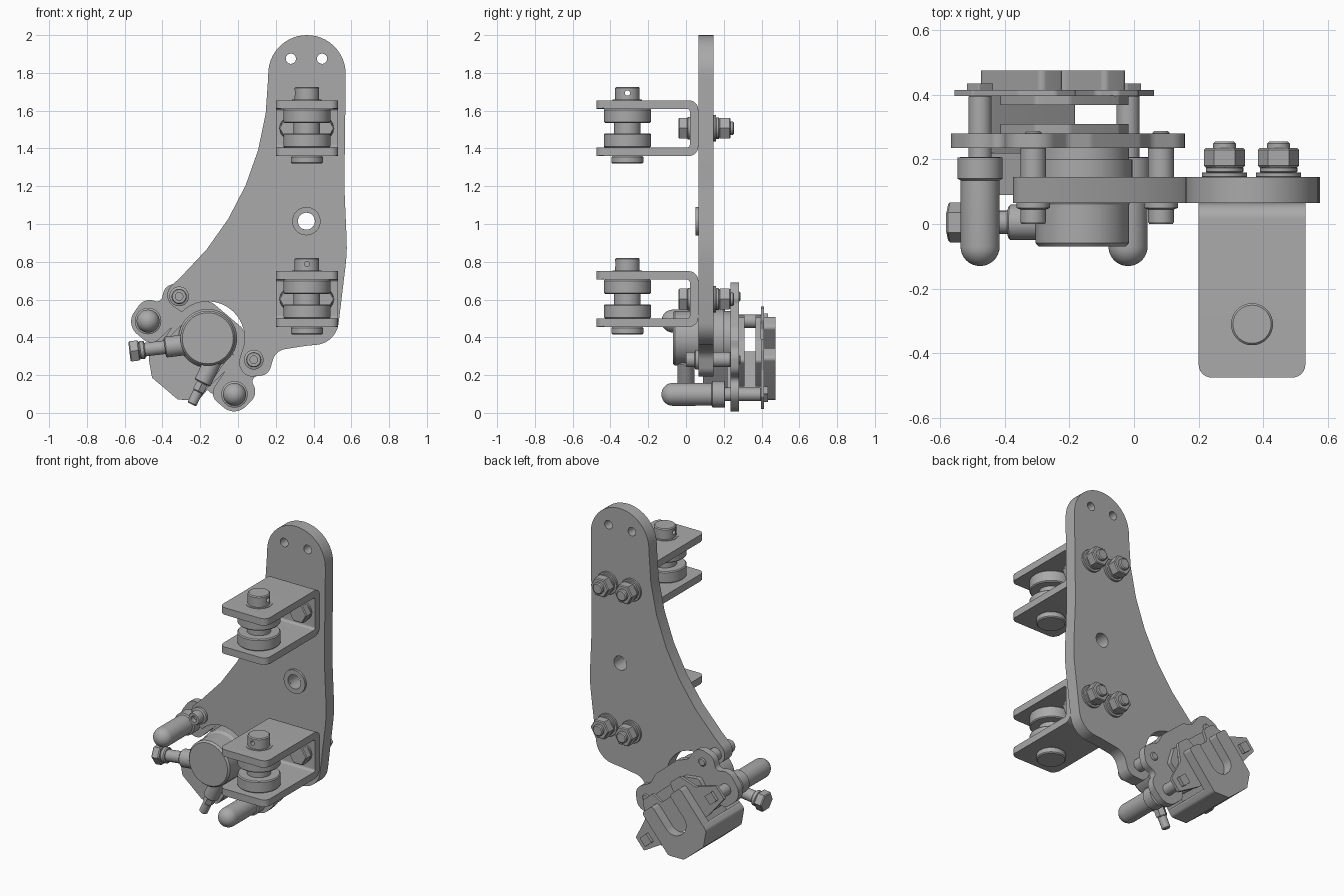
import bpy, bmesh, math
from mathutils import Vector, Matrix

if "Cube" in bpy.data.objects:
    bpy.data.objects.remove(bpy.data.objects["Cube"])

steel = bpy.data.materials.new("brushed_grey")
steel.use_nodes = True
GREY = (0.4, 0.4, 0.4, 1)
steel.diffuse_color = GREY
steel.node_tree.nodes["Principled BSDF"].inputs["Base Color"].default_value = GREY

X, Y, Z = Vector((1, 0, 0)), Vector((0, 1, 0)), Vector((0, 0, 1))
ZERO = Vector((0, 0, 0))
# Tilted frame of the caliper: U runs along it, V points to the main plate
TILT = math.radians(-40.3)
U = Vector((math.cos(TILT), 0, math.sin(TILT)))
V = Vector((-math.sin(TILT), 0, math.cos(TILT)))
HUB = Vector((-0.16, 0, 0.395))
parts = []


def at(u, v, y=0):
    return HUB + U * u + V * v + Y * y


def activate(obj):
    bpy.ops.object.select_all(action='DESELECT')
    obj.select_set(True)
    bpy.context.view_layer.objects.active = obj


def finish(name, mesh):
    obj = bpy.data.objects.new(name, mesh)
    bpy.context.collection.objects.link(obj)
    mesh.materials.clear()
    mesh.materials.append(steel)
    parts.append(obj)
    return obj


def fillet(corners):
    """Round every (a, b, radius) corner of a closed outline."""
    out, n = [], len(corners)
    for i, (a, b, r) in enumerate(corners):
        p = Vector((a, b))
        d0 = (Vector(corners[i - 1][:2]) - p).normalized()
        d1 = (Vector(corners[(i + 1) % n][:2]) - p).normalized()
        turn = math.pi - d0.angle(d1)
        if r == 0 or turn < 0.01:
            out.append(p)
            continue
        t = r * math.tan(turn / 2)
        mid = p + (d0 + d1).normalized() * (r / math.cos(turn / 2))
        start, end = p + d0 * t - mid, p + d1 * t - mid
        sweep = start.angle_signed(end)
        steps = max(3, int(turn / 0.12))
        for k in range(steps + 1):
            out.append(mid + Matrix.Rotation(-sweep * k / steps, 2) @ start)
    return out


def circle(a, b, r, n=32):
    return [Vector((a + r * math.cos(k * math.tau / n), b + r * math.sin(k * math.tau / n)))
            for k in range(n)]


def plate(name, corners, low, high, holes=(), axes=(X, Z, Y), origin=ZERO, bevel=0):
    """Extrude a filleted outline with round holes between two depths."""
    curve = bpy.data.curves.new(name, 'CURVE')
    curve.dimensions, curve.fill_mode = '2D', 'BOTH'
    curve.extrude = (high - low) / 2
    for loop in [fillet(corners)] + [circle(*h) for h in holes]:
        spline = curve.splines.new('POLY')
        spline.points.add(len(loop) - 1)
        for point, p in zip(spline.points, loop):
            point.co = (p.x, p.y, 0, 1)
        spline.use_cyclic_u = True
    temp = bpy.data.objects.new("outline", curve)
    bpy.context.collection.objects.link(temp)
    bpy.context.view_layer.update()
    mesh = bpy.data.meshes.new_from_object(temp.evaluated_get(bpy.context.evaluated_depsgraph_get()))
    bpy.data.objects.remove(temp)
    a, b, c = axes
    place = Matrix.Translation(origin + c * (low + high) / 2) @ Matrix((a, b, c)).transposed().to_4x4()
    bm = bmesh.new()
    bm.from_mesh(mesh)
    bm.transform(place)
    bmesh.ops.remove_doubles(bm, verts=bm.verts, dist=0.0001)
    bmesh.ops.recalc_face_normals(bm, faces=bm.faces)
    bm.to_mesh(mesh)
    bm.free()
    obj = finish(name, mesh)
    if bevel:
        mod = obj.modifiers.new("edge", 'BEVEL')
        mod.width, mod.segments, mod.angle_limit = bevel, 3, math.radians(60)
    return obj


def turned(name, profile, origin, axis, sides=40, ring=False):
    """Sweep (radius, distance) steps round an axis; ring closes the profile."""
    bm = bmesh.new()
    loops = [[bm.verts.new((p.x, p.y, h)) for p in circle(0, 0, r, sides)] for r, h in profile]
    pairs = list(zip(loops, loops[1:])) + ([(loops[-1], loops[0])] if ring else [])
    for lo, hi in pairs:
        for k in range(sides):
            j = (k + 1) % sides
            bm.faces.new((lo[k], lo[j], hi[j], hi[k]))
    if not ring:
        bm.faces.new(loops[0])
        bm.faces.new(loops[-1])
    bmesh.ops.recalc_face_normals(bm, faces=bm.faces)
    bm.transform(Matrix.Translation(origin) @ axis.to_track_quat('Z', 'Y').to_matrix().to_4x4())
    mesh = bpy.data.meshes.new(name)
    bm.to_mesh(mesh)
    bm.free()
    return finish(name, mesh)


def rod(name, r, low, high, origin, axis=Y, sides=40, ch=0.006):
    return turned(name, [(r - ch, low), (r, low + ch), (r, high - ch), (r - ch, high)], origin, axis, sides)


def mirrored(half):
    return half + [(-a, b, r) for a, b, r in reversed(half)]


# Main plate, with a round notch for the caliper housing
notch = [(HUB.x + 0.195 * math.cos(math.radians(d)), HUB.z + 0.195 * math.sin(math.radians(d)), 0)
         for d in range(135, -11, -5)]
plate("main_plate",
      [(0.57, 2, 0.205), (0.16, 2, 0.205), (0.16, 1.15, 1.45), (-0.415, 0.615, 0.07)] + notch +
      [(0, 0.26, 0.05), (0.04, 0.19, 0.06), (0.16, 0.2, 0.06), (0.2, 0.33, 0.08), (0.36, 0.355, 0),
       (0.52, 0.37, 0.13), (0.578, 0.85, 0.8), (0.563, 1.2, 0.8), (0.57, 1.75, 0)],
      0.065, 0.145, [(0.28, 1.875, 0.027), (0.445, 1.875, 0.027), (0.362, 1.015, 0.045)])
turned("pivot_washer", [(0.045, 0.05), (0.075, 0.05), (0.075, 0.066), (0.045, 0.066)],
       Vector((0.362, 0, 1.015)), Y, ring=True)

# Two identical clevis brackets with pin, rollers and bolts
for label, base, hole_axis in (("upper", 1.36, X), ("lower", 0.455, Y)):
    top, t = base + 0.295, 0.045
    clevis = plate(label + "_clevis",
                   [(-0.475, base, 0), (0.065, base, 0.05), (0.065, top, 0.05), (-0.475, top, 0),
                    (-0.475, top - t, 0), (0.02, top - t, 0.015), (0.02, base + t, 0.015), (-0.475, base + t, 0)],
                   0.2, 0.53, axes=(Y, Z, X))
    bm = bmesh.new()
    bm.from_mesh(clevis.data)
    tips = [e for e in bm.edges if all(v.co.y < -0.47 for v in e.verts)
            and abs(e.verts[0].co.z - e.verts[1].co.z) > 0.03
            and abs(e.verts[0].co.x - e.verts[1].co.x) < 0.001]
    bmesh.ops.bevel(bm, geom=tips, offset=0.04, segments=6, profile=0.5, affect='EDGES')
    bm.to_mesh(clevis.data)
    bm.free()

    axle = Vector((0.365, -0.31, base))
    pin = rod(label + "_clevis_pin", 0.065, -0.02, 0.365, axle, Z)
    cutter = rod("pin_hole_cutter", 0.014, -0.2, 0.2, axle + Z * 0.333, hole_axis, 16)
    parts.remove(cutter)
    cut = pin.modifiers.new("cross_hole", 'BOOLEAN')
    cut.operation, cut.object = 'DIFFERENCE', cutter
    activate(pin)
    bpy.ops.object.modifier_apply(modifier=cut.name)
    bpy.data.objects.remove(cutter)
    rod(label + "_pin_head", 0.085, -0.04, 0.0, axle, Z)
    turned(label + "_pin_collar", [(0.064, 0.29), (0.078, 0.29), (0.078, 0.298), (0.064, 0.298)], axle, Z, ring=True)
    rod(label + "_roller_core", 0.07, 0.1, 0.2, axle, Z)
    rod(label + "_lower_roller", 0.125, 0.045, 0.12, axle, Z)
    rod(label + "_upper_roller", 0.125, 0.175, 0.25, axle, Z)
    for side, x in (("right", 0.28), ("left", 0.447)):
        spot, tag = Vector((x, 0, base + 0.147)), label + "_" + side
        rod(tag + "_bolt_head", 0.064, -0.04, 0.012, spot, Y, 6)
        rod(tag + "_bolt_flange", 0.06, 0.008, 0.022, spot, Y, ch=0.002)
        rod(tag + "_bolt_thread", 0.035, 0.1, 0.255, spot)
        rod(tag + "_washer", 0.07, 0.145, 0.16, spot, ch=0.002)
        rod(tag + "_lock_washer", 0.058, 0.16, 0.175, spot, ch=0.002)
        rod(tag + "_nut", 0.064, 0.175, 0.235, spot, Y, 6)

# Caliper carrier and outer tie plate
tilted = dict(axes=(U, V, Y), origin=HUB)
plate("carrier", mirrored([(0.17, 0.03, 0.04), (0.2, -0.225, 0.06), (0.38, -0.225, 0.085), (0.395, -0.05, 0.07),
                           (0.31, -0.02, 0.03), (0.35, 0.06, 0.06), (0.29, 0.16, 0.07), (0.17, 0.13, 0.05),
                           (0.1, 0.16, 0.05)])[::-1], 0.235, 0.28, **tilted)
plate("outer_tie_plate", mirrored([(0.2, -0.21, 0.02), (0.37, -0.18, 0.01), (0.37, -0.09, 0.01), (0.23, -0.03, 0.03),
                                   (0.17, 0.07, 0.02), (0.08, 0.07, 0.02), (0.06, 0.0, 0.02)]),
      0.396, 0.414, **tilted)

# Brake pads
pad = mirrored([(0.17, -0.2, 0.02), (0.19, 0.0, 0.02), (0.1, 0.06, 0.03)])
plate("inner_pad", pad, 0.24, 0.31, **tilted)
plate("outer_pad", pad, 0.368, 0.397, **tilted)

# Caliper body: housing, bridge and forked fingers
turned("piston_housing", [(0.135, -0.07), (0.145, -0.058), (0.145, 0.06), (0.155, 0.075), (0.155, 0.2),
                          (0.145, 0.2), (0.145, 0.24)], HUB, Y, 56)
outer = [(0.09, -0.35, 0.02), (0.175, -0.28, 0.03)]
plate("housing_web", mirrored(outer + [(0.15, -0.02, 0.02)]), 0.09, 0.22, bevel=0.01, **tilted)
plate("caliper_bridge", mirrored(outer + [(0.175, -0.235, 0.01)]), 0.1, 0.46, **tilted)
plate("caliper_fingers", mirrored(outer + [(0.175, 0.01, 0.02), (0.08, 0.01, 0.02), (0.08, -0.22, 0.075)]),
      0.412, 0.475, bevel=0.016, **tilted)

# Slide pins with rubber boots, and mounting screws with spacers
dome = [(0.06 * math.sin(a * math.pi / 16) + 0.0005, -0.07 - 0.06 * math.cos(a * math.pi / 16)) for a in range(9)]
for side, s in (("right", -1), ("left", 1)):
    slide, ear = at(s * 0.3, -0.135), at(s * 0.259, 0.071)
    turned(side + "_slide_boot", dome + [(0.06, 0.135), (0.07, 0.14), (0.07, 0.205), (0.06, 0.207)], slide, Y)
    rod(side + "_slide_pin", 0.036, 0.2, 0.4, slide)
    plate(side + "_square_nut", [(a, b, 0.004) for a, b in ((-0.03, -0.03), (0.03, -0.03), (0.03, 0.03), (-0.03, 0.03))],
          0.41, 0.434, axes=(U, V, Y), origin=slide)
    rod(side + "_spacer", 0.04, 0.14, 0.24, ear)
    turned(side + "_mount_screw", [(0.02, 0.03), (0.02, 0.0), (0.036, 0.0), (0.04, 0.006), (0.04, 0.045),
                                   (0.052, 0.05), (0.052, 0.066)], ear, Y)
    rod(side + "_screw_end", 0.026, 0.27, 0.288, ear)


# Hose inlet and bleed valve, stepped along their own axes
def stepped(name, start, end, steps):
    start, end = Vector(start), Vector(end)
    length = (end - start).length
    for part, r, a, b, sides in steps:
        rod(name + part, r, a * length, b * length, start, (end - start).normalized(), sides)


stepped("inlet", (-0.2, 0.005, 0.37), (-0.575, 0.005, 0.325),
        [("_port", 0.055, 0, 0.5, 32), ("_stem", 0.036, 0.4, 0.9, 32), ("_collar", 0.048, 0.78, 0.86, 32),
         ("_hex_head", 0.062, 0.86, 1, 6)])
stepped("bleed", (-0.13, 0, 0.28), (-0.245, 0, 0.045),
        [("_port", 0.046, 0, 0.52, 32), ("_hex", 0.034, 0.5, 0.72, 6), ("_nipple", 0.026, 0.6, 1, 24)])

# Smooth the rounded surfaces while keeping edges sharp
bpy.ops.object.select_all(action='DESELECT')
for obj in parts:
    obj.select_set(True)
bpy.context.view_layer.objects.active = parts[0]
bpy.ops.object.shade_smooth_by_angle(angle=math.radians(30))
